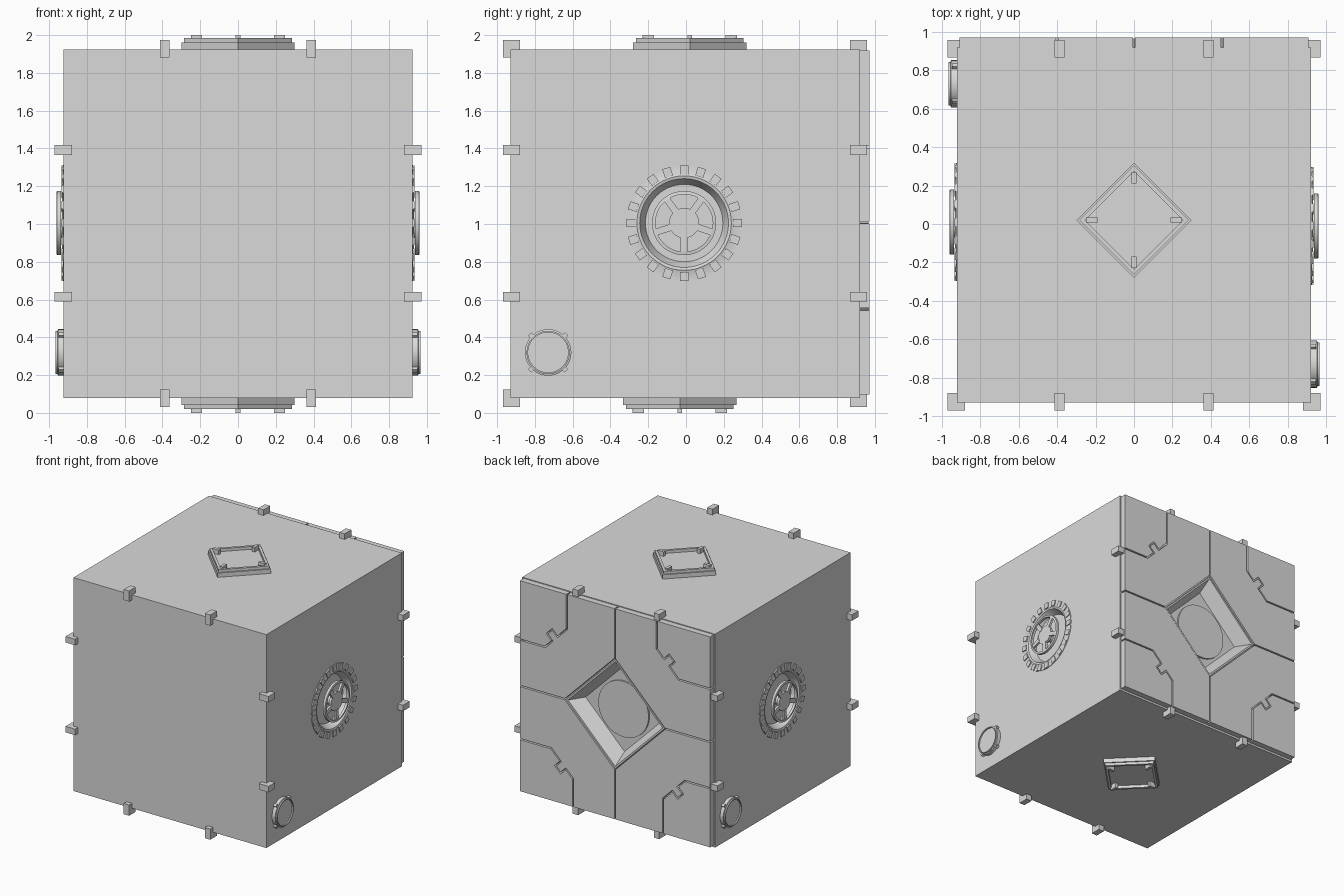
import bpy, bmesh, math
from mathutils import Matrix, Vector

if "Cube" in bpy.data.objects:
    bpy.data.objects.remove(bpy.data.objects["Cube"])

grey = bpy.data.materials.new("light_grey")
grey.diffuse_color = (0.7, 0.7, 0.7, 1)
grey.use_nodes = True
grey.node_tree.nodes["Principled BSDF"].inputs["Base Color"].default_value = grey.diffuse_color


def finish(name, bm, matrix=Matrix(), smooth=False):
    bmesh.ops.remove_doubles(bm, verts=bm.verts, dist=1e-5)
    bmesh.ops.recalc_face_normals(bm, faces=bm.faces)
    bm.transform(matrix)
    mesh = bpy.data.meshes.new(name)
    bm.to_mesh(mesh)
    bm.free()
    mesh.materials.append(grey)
    if smooth:
        mesh.polygons.foreach_set("use_smooth", [True] * len(mesh.polygons))
        mesh.set_sharp_from_angle(angle=math.radians(30))
    obj = bpy.data.objects.new(name, mesh)
    bpy.context.collection.objects.link(obj)
    return obj


def add_box(bm, lo, hi, matrix=Matrix()):
    lo, hi = Vector(lo), Vector(hi)
    size = hi - lo
    m = matrix @ Matrix.Translation((lo + hi) / 2) @ Matrix.Diagonal((*size, 1))
    bmesh.ops.create_cube(bm, size=1, matrix=m)


def lathe(name, profile, matrix, segments=48):
    """Turn a closed (radius, height) outline; four segments give a diamond."""
    bm = bmesh.new()
    rings = []
    for r, h in profile:
        rings.append([bm.verts.new((r * math.cos(2 * math.pi * i / segments),
                                    r * math.sin(2 * math.pi * i / segments), h))
                      for i in range(segments)])
    n = len(profile)
    for k in range(n):
        a, b = rings[k], rings[(k + 1) % n]
        if profile[k][0] == 0 and profile[(k + 1) % n][0] == 0:
            continue
        for i in range(segments):
            j = (i + 1) % segments
            bm.faces.new((a[i], a[j], b[j], b[i]))
    return finish(name, bm, matrix, segments > 4)


def radial_boxes(name, count, lo, hi, matrix, start=0.0):
    bm = bmesh.new()
    for i in range(count):
        add_box(bm, lo, hi, Matrix.Rotation(start + 2 * math.pi * i / count, 4, 'Z'))
    return finish(name, bm, matrix)


# Placement frames: local z points out of each face
CZ = 1.005
to_right = Matrix.Rotation(math.pi / 2, 4, 'Y')
to_back = Matrix.Translation((0, 0, CZ)) @ Matrix.Rotation(-math.pi / 2, 4, 'X')
half_turn = Matrix.Rotation(math.pi, 4, 'Z')
sides = {"right": Matrix(), "left": half_turn}


def side_frame(turn, y, z):
    return turn @ Matrix.Translation((0.923, y, z)) @ to_right


# Main body with recesses cut in the back and both sides
bm = bmesh.new()
add_box(bm, (-0.923, -0.93, 0.08), (0.923, 0.92, 1.925))
body = finish("body", bm)
cutters = [lathe("back_cutter", [(0, 0.83), (0.46, 0.83), (0.46, 1.1), (0, 1.1)], to_back, 4)]
for side, turn in sides.items():
    cutters.append(lathe(side + "_cutter", [(0, -0.07), (0.25, -0.07), (0.25, 0.1), (0, 0.1)],
                         side_frame(turn, -0.01, CZ)))
for cutter in cutters:
    cutter.hide_render = True
    mod = body.modifiers.new("recess", 'BOOLEAN')
    mod.operation, mod.solver, mod.object = 'DIFFERENCE', 'EXACT', cutter
bpy.context.view_layer.objects.active = body
body.select_set(True)
for mod in list(body.modifiers):
    bpy.ops.object.modifier_apply(modifier=mod.name)
for cutter in cutters:
    bpy.data.objects.remove(cutter)

# Edge clips
bm = bmesh.new()
for y in (-0.925, 0.912):
    for s in (-1, 1):
        for z in (0.077, 1.928):
            add_box(bm, (s * 0.388 - 0.026, y - 0.045, z - 0.046),
                    (s * 0.388 + 0.026, y + 0.045, z + 0.046))
        for z in (0.615, 1.392):
            add_box(bm, (s * 0.925 - 0.046, y - 0.045, z - 0.026),
                    (s * 0.925 + 0.046, y + 0.045, z + 0.026))
finish("edge_clips", bm)

# Diamond hatches above and below
hatch = [(0, -0.02), (0.3, -0.02), (0.3, 0.037), (0.285, 0.037), (0.285, 0.06),
         (0.255, 0.06), (0.255, 0.035), (0, 0.035)]
for label, m in (("top", Matrix.Translation((0, 0.02, 1.925))),
                 ("bottom", Matrix.Translation((0, -0.033, 0.08)) @ Matrix.Rotation(math.pi, 4, 'X'))):
    lathe(label + "_hatch", hatch, m, 4)
    top = 0.075 if label == "top" else 0.08
    radial_boxes(label + "_hatch_lugs", 4, (0.19, -0.013, 0.03), (0.25, 0.013, top), m)

# Side ports with handwheels, and a round cap low in one corner
for side, turn in sides.items():
    m = side_frame(turn, -0.01, CZ)
    lathe(side + "_port", [(0, -0.08), (0.27, -0.08), (0.27, -0.02), (0.308, -0.02), (0.308, 0.004),
                           (0.258, 0.004), (0.25, 0.008), (0.235, 0.004), (0.205, -0.055),
                           (0, -0.055)], m, 64)
    radial_boxes(side + "_port_teeth", 20, (0.258, -0.022, 0), (0.306, 0.022, 0.012), m)
    lathe(side + "_wheel_rim", [(0.152, 0.017), (0.17, 0.014), (0.17, 0.036), (0.152, 0.039)], m)
    lathe(side + "_wheel_hub", [(0, -0.06), (0.04, -0.06), (0.04, 0.005), (0.08, 0.01),
                                (0.08, 0.03), (0, 0.03)], m)
    radial_boxes(side + "_wheel_spokes", 5, (0.07, -0.018, 0.014), (0.156, 0.018, 0.033), m)
    m = side_frame(turn, -0.73, 0.32)
    lathe(side + "_cap", [(0, -0.01), (0.123, -0.01), (0.123, 0.03), (0.114, 0.033), (0.114, 0.043),
                          (0.106, 0.043), (0.106, 0.032), (0, 0.032)], m)
    radial_boxes(side + "_cap_tabs", 4, (0.11, -0.012, -0.005), (0.138, 0.012, 0.026), m, math.pi / 4)


def offset_path(path, d):
    """Shift an open path sideways by d with mitred corners."""
    pts = [Vector(p) for p in path]
    dirs = [(b - a).normalized() for a, b in zip(pts, pts[1:])]
    norms = [Vector((-t.y, t.x)) for t in dirs]
    out = []
    for i, p in enumerate(pts):
        a, b = norms[max(i - 1, 0)], norms[min(i, len(norms) - 1)]
        out.append(p + (a + b) * d / (1 + a.dot(b)))
    return [tuple(p) for p in out]


# Back armour: one corner plate and one main plate, repeated by quarter turns
E, G, D = 0.91, 0.006, 0.485
seam = [(0.46, E), (0.46, 0.61), (0.55, 0.52), (0.6, 0.57), (0.65, 0.52),
        (0.6, 0.47), (0.67, 0.4), (E, 0.4)]
main = offset_path(seam, -0.006) + [(E, G), (D - G, G), (G, D - G), (G, E)]
corner = offset_path(seam, 0.006) + [(E, E)]
for name, outline in (("back_main_plates", main), ("back_corner_plates", corner)):
    bm = bmesh.new()
    for k in range(4):
        turn = Matrix.Rotation(k * math.pi / 2, 4, 'Y')
        face = bm.faces.new([bm.verts.new(turn @ Vector((u, 0.915, v))) for u, v in outline])
        ext = bmesh.ops.extrude_face_region(bm, geom=[face], use_keep_orig=True)
        moved = [g for g in ext["geom"] if isinstance(g, bmesh.types.BMVert)]
        bmesh.ops.translate(bm, verts=moved, vec=(0, 0.056, 0))
    finish(name, bm, Matrix.Translation((0, 0, 1.008)))

# Sloped diamond recess and round plate inside the back opening
lathe("back_recess_frame", [(0, 0.81), (0.472, 0.81), (0.472, 0.966), (0.452, 0.966),
                            (0.372, 0.84), (0, 0.84)], to_back, 4)
lathe("back_round_plate", [(0, 0.83), (0.24, 0.83), (0.24, 0.855), (0, 0.855)], to_back, 64)
